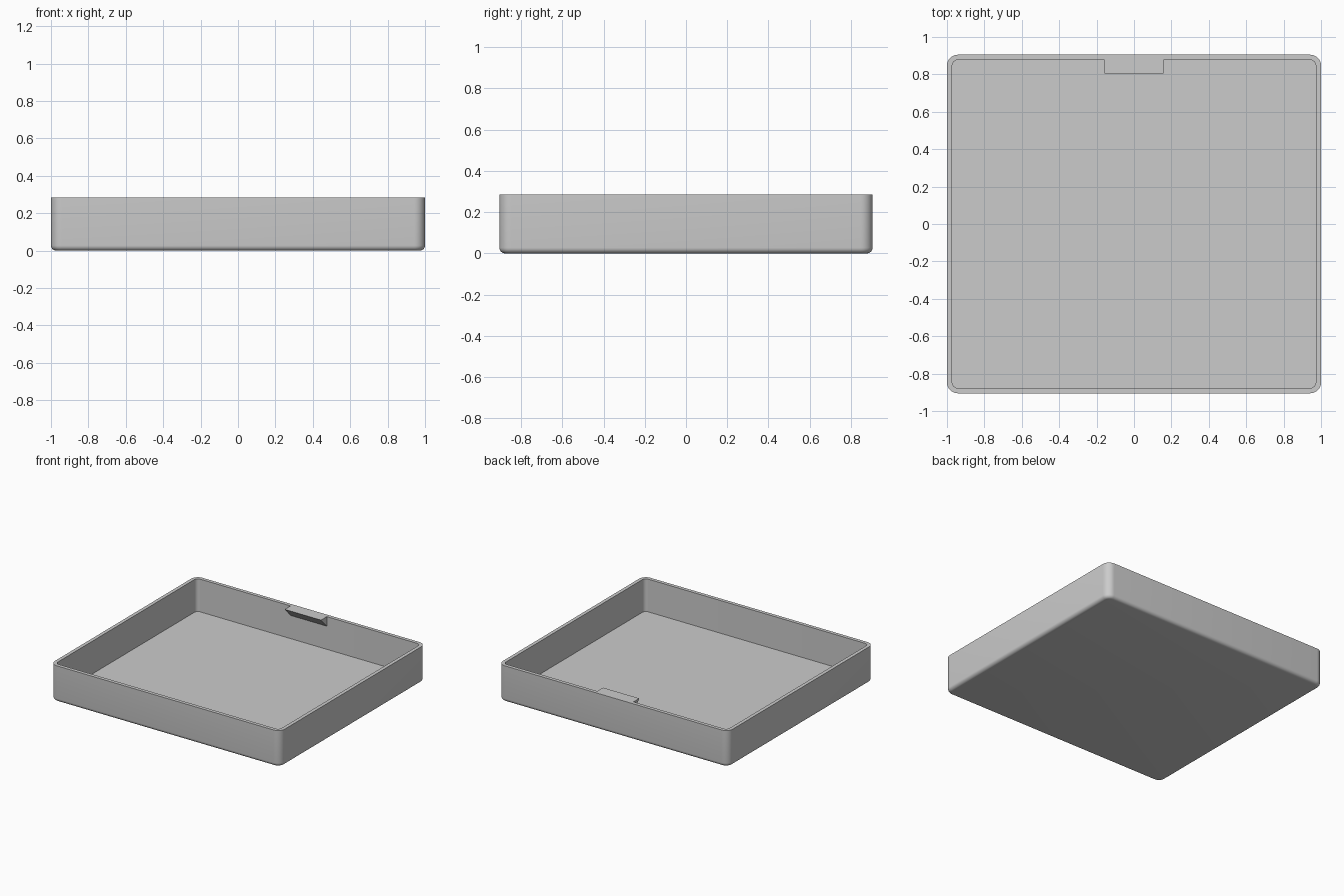
import bpy, bmesh, math

cube = bpy.data.objects.get("Cube")
if cube:
    bpy.data.objects.remove(cube)

HX, HY, H = 1.0, 0.905, 0.285      # half width, half depth, height
WALL, FLOOR = 0.028, 0.028
CORNER, FILLET = 0.058, 0.028

grey = bpy.data.materials.new("light_grey")
grey.use_nodes = True
colour = (0.6, 0.6, 0.6, 1)
grey.diffuse_color = colour
grey.node_tree.nodes["Principled BSDF"].inputs["Base Color"].default_value = colour


def finish(name, bm):
    bmesh.ops.recalc_face_normals(bm, faces=bm.faces)
    mesh = bpy.data.meshes.new(name)
    bm.to_mesh(mesh)
    bm.free()
    mesh.materials.append(grey)
    obj = bpy.data.objects.new(name, mesh)
    bpy.context.collection.objects.link(obj)
    bpy.ops.object.select_all(action='DESELECT')
    obj.select_set(True)
    bpy.context.view_layer.objects.active = obj
    bpy.ops.object.shade_smooth_by_angle(angle=math.radians(30))
    return obj


def rounded_ring(bm, inset, z, steps=8):
    """Rounded rectangle loop, inset from the outer wall."""
    r = CORNER - inset
    verts = []
    for k, (sx, sy) in enumerate([(1, 1), (-1, 1), (-1, -1), (1, -1)]):
        for i in range(steps + 1):
            a = math.pi / 2 * (k + i / steps)
            verts.append(bm.verts.new((sx * (HX - CORNER) + r * math.cos(a),
                                       sy * (HY - CORNER) + r * math.sin(a), z)))
    return verts


# Tray: filleted base, outer wall, rim, inner wall and floor
bm = bmesh.new()
profile = []
for i in range(7):
    a = math.pi / 2 * i / 6
    profile.append((FILLET * (1 - math.sin(a)), FILLET * (1 - math.cos(a))))
profile += [(0, H), (WALL, H), (WALL, FLOOR)]
rings = [rounded_ring(bm, inset, z) for inset, z in profile]
for lower, upper in zip(rings, rings[1:]):
    n = len(lower)
    for i in range(n):
        j = (i + 1) % n
        bm.faces.new((lower[i], lower[j], upper[j], upper[i]))
bm.faces.new(rings[0])
bm.faces.new(rings[-1])
finish("tray", bm)

# Finger lip: wedge with a sloped underside on the back wall
bm = bmesh.new()
back = HY - WALL
section = [(back, H), (back - 0.072, H), (back, H - 0.075)]
ends = [[bm.verts.new((x, y, z)) for y, z in section] for x in (-0.158, 0.158)]
for end in ends:
    bm.faces.new(end)
for i in range(3):
    j = (i + 1) % 3
    bm.faces.new((ends[0][i], ends[0][j], ends[1][j], ends[1][i]))
finish("finger_lip", bm)
